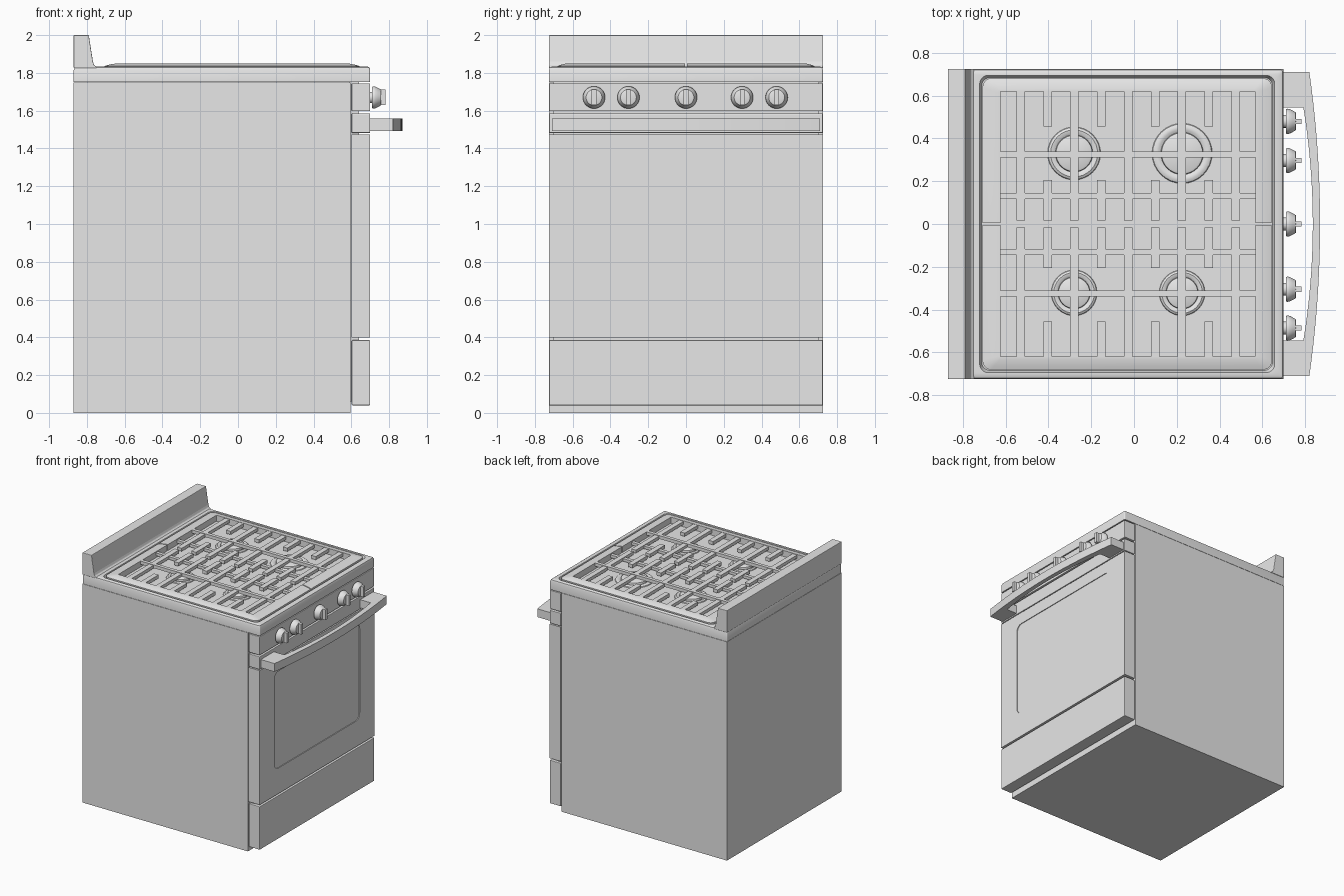
import bpy, bmesh, math
from mathutils import Vector, Matrix

cube = bpy.data.objects.get("Cube")
if cube:
    bpy.data.objects.remove(cube, do_unlink=True)

grey = bpy.data.materials.new("light grey")
grey.use_nodes = True
grey.diffuse_color = (0.8, 0.8, 0.8, 1)
grey.node_tree.nodes["Principled BSDF"].inputs["Base Color"].default_value = (0.8, 0.8, 0.8, 1)


def finish(name, bm, bevel=0, smooth=False):
    bmesh.ops.recalc_face_normals(bm, faces=bm.faces)
    me = bpy.data.meshes.new(name)
    bm.to_mesh(me)
    bm.free()
    me.materials.append(grey)
    ob = bpy.data.objects.new(name, me)
    bpy.context.collection.objects.link(ob)
    if bevel:
        mod = ob.modifiers.new("edge", "BEVEL")
        mod.width, mod.segments = bevel, 2
    if smooth:
        bpy.ops.object.select_all(action="DESELECT")
        ob.select_set(True)
        bpy.context.view_layer.objects.active = ob
        bpy.ops.object.shade_smooth_by_angle(angle=math.radians(35))
    return ob


def add_box(bm, x0, x1, y0, y1, z0, z1):
    size = Matrix.Diagonal((x1 - x0, y1 - y0, z1 - z0, 1))
    mid = Matrix.Translation(((x0 + x1) / 2, (y0 + y1) / 2, (z0 + z1) / 2))
    bmesh.ops.create_cube(bm, size=1, matrix=mid @ size)


def box(name, *dims, bevel=0):
    bm = bmesh.new()
    add_box(bm, *dims)
    return finish(name, bm, bevel)


def prism(name, points, vec, bevel=0, smooth=False):
    bm = bmesh.new()
    face = bm.faces.new([bm.verts.new(p) for p in points])
    ext = bmesh.ops.extrude_face_region(bm, geom=[face], use_keep_orig=True)
    moved = [g for g in ext["geom"] if isinstance(g, bmesh.types.BMVert)]
    bmesh.ops.translate(bm, verts=moved, vec=vec)
    return finish(name, bm, bevel, smooth)


def rounded(a0, a1, b0, b1, r, steps=5):
    pts = []
    for k, (ca, cb) in enumerate([(a1 - r, b1 - r), (a0 + r, b1 - r), (a0 + r, b0 + r), (a1 - r, b0 + r)]):
        for i in range(steps + 1):
            t = math.pi / 2 * (k + i / steps)
            pts.append((ca + r * math.cos(t), cb + r * math.sin(t)))
    return pts


def loft(name, sections, ring=False):
    """Bridge stacked loops of (x, y) points, each with its own height."""
    bm = bmesh.new()
    loops = [[bm.verts.new((x, y, z)) for x, y in pts] for pts, z in sections]
    pairs = list(zip(loops, loops[1:]))
    if ring:
        pairs.append((loops[-1], loops[0]))
    else:
        bm.faces.new(loops[0])
        bm.faces.new(loops[-1])
    for a, b in pairs:
        for i in range(len(a)):
            j = (i + 1) % len(a)
            bm.faces.new((a[i], a[j], b[j], b[i]))
    return finish(name, bm, smooth=True)


def cut(target, cutter):
    mod = target.modifiers.new("cut", "BOOLEAN")
    mod.operation, mod.object, mod.solver = "DIFFERENCE", cutter, "EXACT"
    cutter.hide_render = True
    cutter.hide_viewport = True


def lathe(bm, profile, matrix, n=32):
    """Turn (radius, height) points around the local z axis."""
    loops = []
    for r, h in profile:
        loops.append([bm.verts.new(matrix @ Vector((r * math.cos(t), r * math.sin(t), h)))
                      for t in (2 * math.pi * i / n for i in range(n))])
    for a, b in zip(loops, loops[1:]):
        for i in range(n):
            j = (i + 1) % n
            bm.faces.new((a[i], a[j], b[j], b[i]))
    bm.faces.new(loops[0])
    bm.faces.new(loops[-1])


# Body and front panels
W = 0.725
box("body", -0.87, 0.595, -W, W, 0, 1.75)
box("front_core", 0.59, 0.64, -0.705, 0.705, 0.06, 1.755)
box("drawer", 0.602, 0.7, -W, W, 0.04, 0.385, bevel=0.004)
door = box("oven_door", 0.602, 0.7, -W, W, 0.4, 1.475)
box("handle_rail", 0.602, 0.7, -W, W, 1.482, 1.585, bevel=0.004)
box("control_panel", 0.602, 0.7, -W, W, 1.597, 1.745, bevel=0.004)

# Shallow window in the door
window = [(0.694, y, z) for y, z in rounded(-0.54, 0.54, 0.605, 1.38, 0.05)]
cut(door, prism("window_cutter", window, (0.05, 0, 0)))

# Cooktop shell with a sunken tray
FLOOR = 1.803
loft("cooktop", [
    (rounded(-0.87, 0.7, -W, W, 0.008), 1.752),
    (rounded(-0.87, 0.7, -W, W, 0.008), 1.815),
    (rounded(-0.865, 0.695, -0.72, 0.72, 0.01), 1.829),
    (rounded(-0.855, 0.685, -0.71, 0.71, 0.01), 1.834),
    (rounded(-0.722, 0.658, -0.695, 0.695, 0.04), 1.834),
    (rounded(-0.712, 0.648, -0.685, 0.685, 0.04), FLOOR)])

# Backguard
guard = [(-0.87, 1.825), (-0.87, 2.0), (-0.79, 2.0), (-0.768, 1.86), (-0.762, 1.842), (-0.748, 1.832), (-0.748, 1.825)]
prism("backguard", [(x, -W, z) for x, z in guard], (0, 2 * W, 0), bevel=0.004)

# Grate frame, split into two halves
frame = loft("grate_frame", [
    (rounded(-0.708, 0.644, -0.681, 0.681, 0.04), FLOOR - 0.003),
    (rounded(-0.708, 0.644, -0.681, 0.681, 0.04), 1.836),
    (rounded(-0.69, 0.626, -0.665, 0.665, 0.035), 1.842),
    (rounded(-0.64, 0.58, -0.632, 0.632, 0.015), 1.851),
    (rounded(-0.625, 0.567, -0.62, 0.62, 0.005), 1.851),
    (rounded(-0.625, 0.567, -0.62, 0.62, 0.005), FLOOR - 0.003)], ring=True)
cut(frame, box("split_cutter", -0.8, 0.8, -0.004, 0.004, 1.7, 1.9))

# Grate bars, mirrored front to back of the split
bm = bmesh.new()
for s in (1, -1):
    def bar(x0, x1, y0, y1, low, top):
        add_box(bm, x0, x1, min(s * y0, s * y1), max(s * y0, s * y1), low, top)
    bar(-0.63, 0.57, 0.312, 0.34, 1.825, 1.851)
    bar(-0.63, 0.57, 0.118, 0.146, 1.82, 1.842)
    for i in range(9):
        x = -0.53 + 0.1257 * i
        if i % 2 == 0:
            bar(x - 0.02, x + 0.02, 0.016, 0.625, 1.822, 1.847)
        else:
            bar(x - 0.02, x + 0.02, 0.455, 0.625, 1.822, 1.849)
            bar(x - 0.02, x + 0.02, 0.016, 0.205, 1.822, 1.849)
finish("grate_bars", bm)

# Burners
for name, x, y, r in (("burner_back_left", -0.28, 0.33, 0.125), ("burner_front_left", 0.225, 0.33, 0.142),
                      ("burner_back_right", -0.28, -0.322, 0.108), ("burner_front_right", 0.225, -0.322, 0.108)):
    bm = bmesh.new()
    lathe(bm, [(r, 0), (r * 0.97, 0.008), (r * 0.88, 0.014), (r * 0.78, 0.012), (r * 0.7, 0.006),
               (r * 0.68, 0.022), (r * 0.62, 0.026)], Matrix.Translation((x, y, FLOOR - 0.002)))
    finish(name, bm, smooth=True)

# Control knobs
for i, y in enumerate((-0.487, -0.305, 0, 0.297, 0.48)):
    bm = bmesh.new()
    lathe(bm, [(0.03, -0.005), (0.03, 0.01), (0.056, 0.01), (0.059, 0.016), (0.058, 0.026),
               (0.05, 0.042), (0.042, 0.056), (0.036, 0.058)],
          Matrix.Translation((0.7, y, 1.67)) @ Matrix.Rotation(math.pi / 2, 4, "Y"))
    add_box(bm, 0.74, 0.782, y - 0.012, y + 0.012, 1.629, 1.711)
    finish(f"knob_{i + 1}", bm, smooth=True)

# Bowed door handle with solid end blocks
N = 20
outer = [(0.87 - 0.05 * t * t, 0.71 * t) for t in (2 * i / N - 1 for i in range(N + 1))]
inner = [(0.836 - 0.044 * t * t, -0.545 * t) for t in (2 * i / N - 1 for i in range(N + 1))]
outline = [(0.695, -0.71)] + outer + [(0.695, 0.71), (0.695, 0.545)] + inner + [(0.695, -0.545)]
prism("door_handle", [(x, y, 1.492) for x, y in outline], (0, 0, 0.066), smooth=True)
